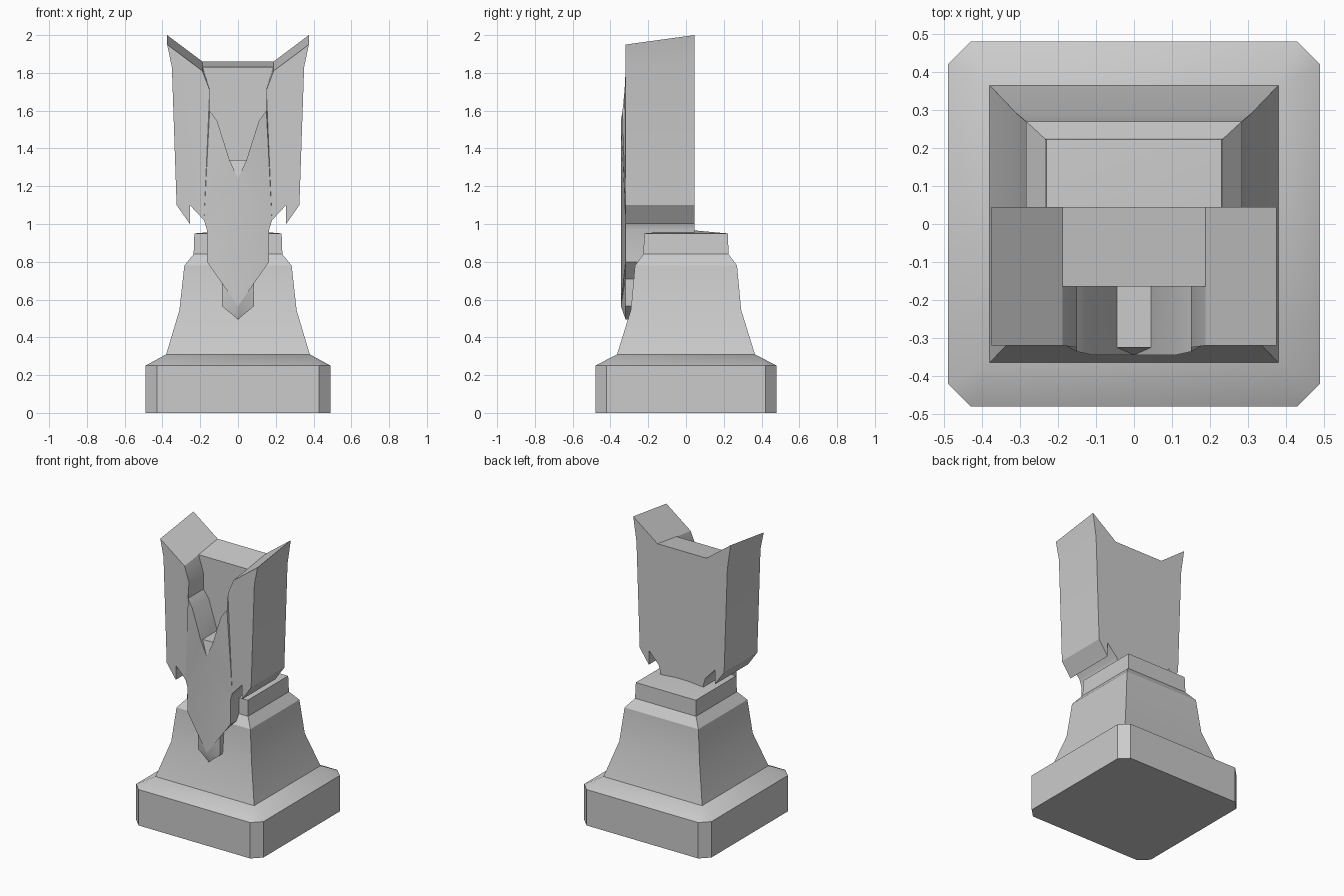
import bpy, bmesh, math

cube = bpy.data.objects.get("Cube")
if cube:
    bpy.data.objects.remove(cube, do_unlink=True)

# One stone colour
stone = bpy.data.materials.new("stone_grey")
stone.use_nodes = True
COLOUR = (0.6, 0.6, 0.6, 1)
stone.diffuse_color = COLOUR
stone.node_tree.nodes["Principled BSDF"].inputs["Base Color"].default_value = COLOUR


def finish(name, bm):
    """Weld, orient and shade a part."""
    bmesh.ops.remove_doubles(bm, verts=bm.verts[:], dist=0.0005)
    bmesh.ops.dissolve_degenerate(bm, edges=bm.edges[:], dist=0.0005)
    bmesh.ops.recalc_face_normals(bm, faces=bm.faces[:])
    mesh = bpy.data.meshes.new(name)
    bm.to_mesh(mesh)
    bm.free()
    mesh.materials.append(stone)
    obj = bpy.data.objects.new(name, mesh)
    bpy.context.collection.objects.link(obj)
    bpy.ops.object.select_all(action='DESELECT')
    obj.select_set(True)
    bpy.context.view_layer.objects.active = obj
    bpy.ops.object.shade_smooth_by_angle(angle=math.radians(30))


def loft(name, rings, apex=None):
    """Stack rectangles (half x, half y, corner cut, z)."""
    bm = bmesh.new()
    loops = []
    for hx, hy, c, z in rings:
        pts = [(hx, c - hy), (hx, hy - c), (hx - c, hy), (c - hx, hy),
               (-hx, hy - c), (-hx, c - hy), (c - hx, -hy), (hx - c, -hy)]
        loops.append([bm.verts.new((x, y, z)) for x, y in pts])
    for a, b in zip(loops, loops[1:]):
        for i in range(8):
            j = (i + 1) % 8
            bm.faces.new((a[i], a[j], b[j], b[i]))
    bm.faces.new(loops[0])
    if apex is None:
        bm.faces.new(loops[-1])
    else:
        tip = bm.verts.new((0, 0, apex))
        for i in range(8):
            bm.faces.new((loops[-1][i], loops[-1][(i + 1) % 8], tip))
    finish(name, bm)


# Plinth with cut corners and a sloped rim
loft("plinth", [(.49, .48, .06, 0), (.49, .48, .06, .25), (.38, .365, 0, .31)])

# Flared pedestal with a shallow pyramid cap
loft("pedestal", [(.38, .365, 0, .31), (.31, .292, 0, .545), (.284, .27, 0, .78),
                  (.235, .225, 0, .84), (.231, .222, 0, .95)], apex=.97)

# Helmet: points of the left half
FRONT, BACK, SLOT, NOSE = -.32, .045, -.165, -.345
outline = dict(A=(.375, 1.95), B=(.35, 1.83), C=(.325, 1.1), D=(.255, 1.0),
               E=(.255, 1.1), F=(.18, 1.02), G=(.165, .97), H=(.165, .8),
               I=(.085, .71), J=(.085, .565), K=(0, .495))
opening = dict(R=(.188, 1.81, FRONT), Q=(.15, 1.71, -.325), P=(.15, 1.6, -.336),
               O=(.11, 1.545, NOSE), N=(.045, 1.34, NOSE))
P = {}
for key, (x, z) in outline.items():
    P[key] = (x, FRONT, z)
    P[key + "b"] = (x, BACK, z + .05 if key == "A" else z)
for key, (x, z, y) in opening.items():
    P[key] = (x, y, z)
    P[key + "s"] = (x, SLOT, 1.83 if key == "R" else z)
P.update(Rb=(.188, BACK, 1.86), Tb=(0, BACK, 1.86), Ts=(0, SLOT, 1.83),
         M=(0, NOSE, 1.24), L=(0, NOSE, .565),
         Ns0=(0, SLOT, 1.34), S=(.045, -.325, 1.34), S0=(0, -.325, 1.34))

faces = [
    "A B C D E F R",                                  # flat cheek
    "R F Q", "Q F P", "P F O", "O F N", "N F M",      # bulging face guard
    "M F G", "M G H", "M H L", "H I L", "I J L", "J K L",
    "Ab Bb Cb Db Eb Fb Gb Hb Ib Jb Kb Tb Rb",         # back
    "A Ab Rb Rs R", "Rb Tb Ts Rs",                    # sloped top
    "R Q Qs Rs", "Q P Ps Qs", "P O Os Ps", "O N S Ns Os",  # slot wall
    "Rs Qs Ps Os Ns Ns0 Ts",                          # slot back
    "Ns S S0 Ns0", "S S0 M", "N S M",                 # slot floor and lip
]
edge = "ABCDEFGHIJK"
faces += [f"{a} {b} {b}b {a}b" for a, b in zip(edge, edge[1:])]

bm = bmesh.new()
for side in (1, -1):
    verts = {k: bm.verts.new((side * x, y, z)) for k, (x, y, z) in P.items()}
    for face in faces:
        bm.faces.new([verts[k] for k in face.split()])
finish("helmet", bm)
